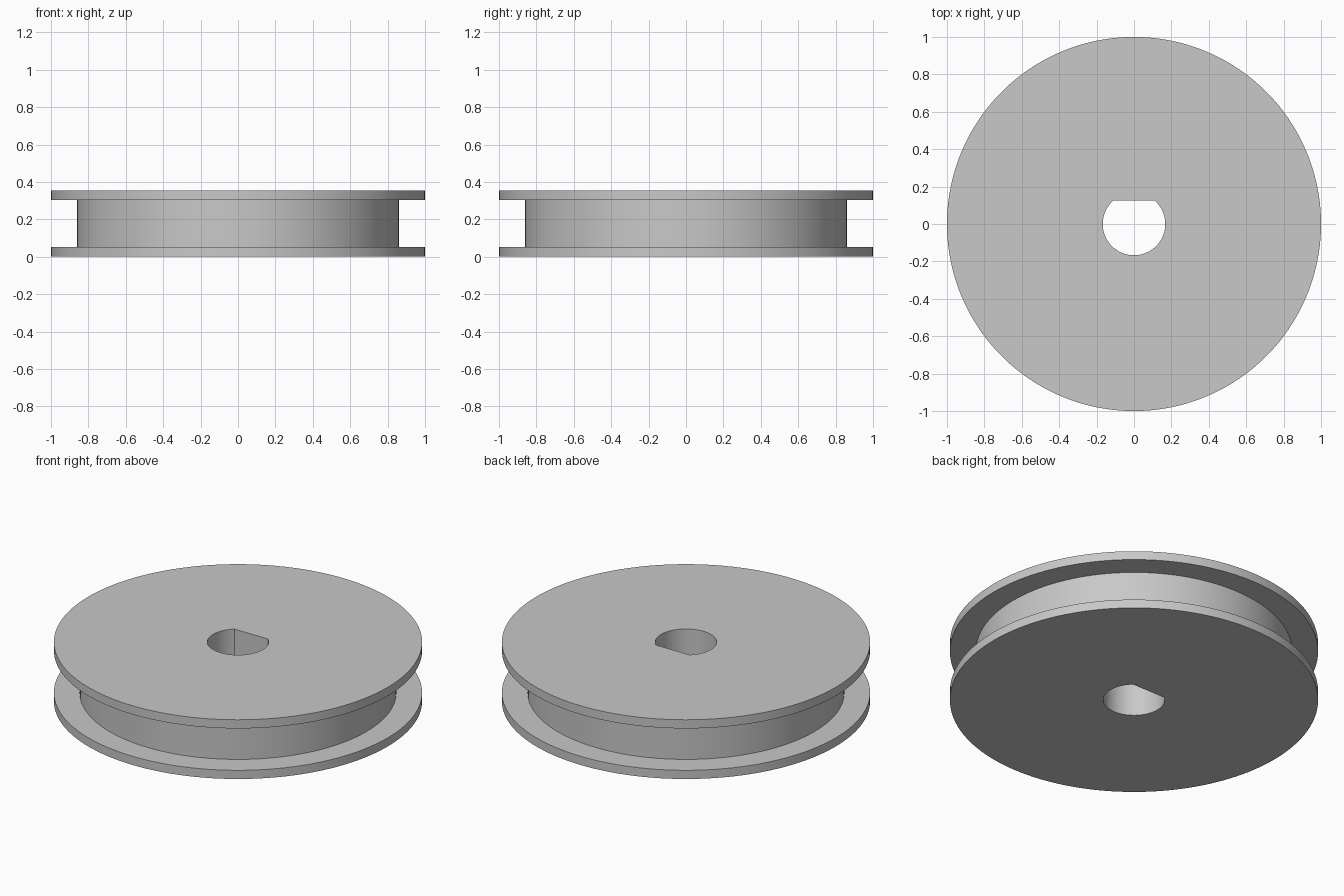
import bpy, bmesh, math

SEGMENTS = 156
RIM, GROOVE, BORE = 1.0, 0.86, 0.167
HEIGHT, FLANGE = 0.355, 0.052
# The flat of the bore starts exactly on a segment corner
FLAT = BORE * math.sin(math.tau * 21 / SEGMENTS)

if "Cube" in bpy.data.objects:
    bpy.data.objects.remove(bpy.data.objects["Cube"])

grey = bpy.data.materials.new("plain grey")
grey.use_nodes = True
color = (0.58, 0.58, 0.58, 1)
grey.diffuse_color = color
grey.node_tree.nodes["Principled BSDF"].inputs["Base Color"].default_value = color


def ring(bm, radius, z, flat=None):
    """Circle of vertices, optionally cut off straight on the back side."""
    verts = []
    for i in range(SEGMENTS):
        a = math.tau * i / SEGMENTS
        y = radius * math.sin(a)
        if flat is not None:
            y = min(y, flat)
        verts.append(bm.verts.new((radius * math.cos(a), y, z)))
    return verts


# Closed section: D-shaped bore, lower flange, groove, upper flange
bm = bmesh.new()
section = [
    (BORE, 0, FLAT), (RIM, 0, None), (RIM, FLANGE, None),
    (GROOVE, FLANGE, None), (GROOVE, HEIGHT - FLANGE, None),
    (RIM, HEIGHT - FLANGE, None), (RIM, HEIGHT, None), (BORE, HEIGHT, FLAT),
]
rings = [ring(bm, *point) for point in section]
for low, high in zip(rings, rings[1:] + rings[:1]):
    for i in range(SEGMENTS):
        j = (i + 1) % SEGMENTS
        bm.faces.new((low[i], low[j], high[j], high[i]))
bmesh.ops.recalc_face_normals(bm, faces=bm.faces)

mesh = bpy.data.meshes.new("grooved_wheel")
bm.to_mesh(mesh)
bm.free()
mesh.materials.append(grey)
wheel = bpy.data.objects.new("grooved_wheel", mesh)
bpy.context.collection.objects.link(wheel)

# Round walls smooth, all corners crisp
bpy.ops.object.select_all(action="DESELECT")
wheel.select_set(True)
bpy.context.view_layer.objects.active = wheel
bpy.ops.object.shade_smooth_by_angle(angle=math.radians(30))
